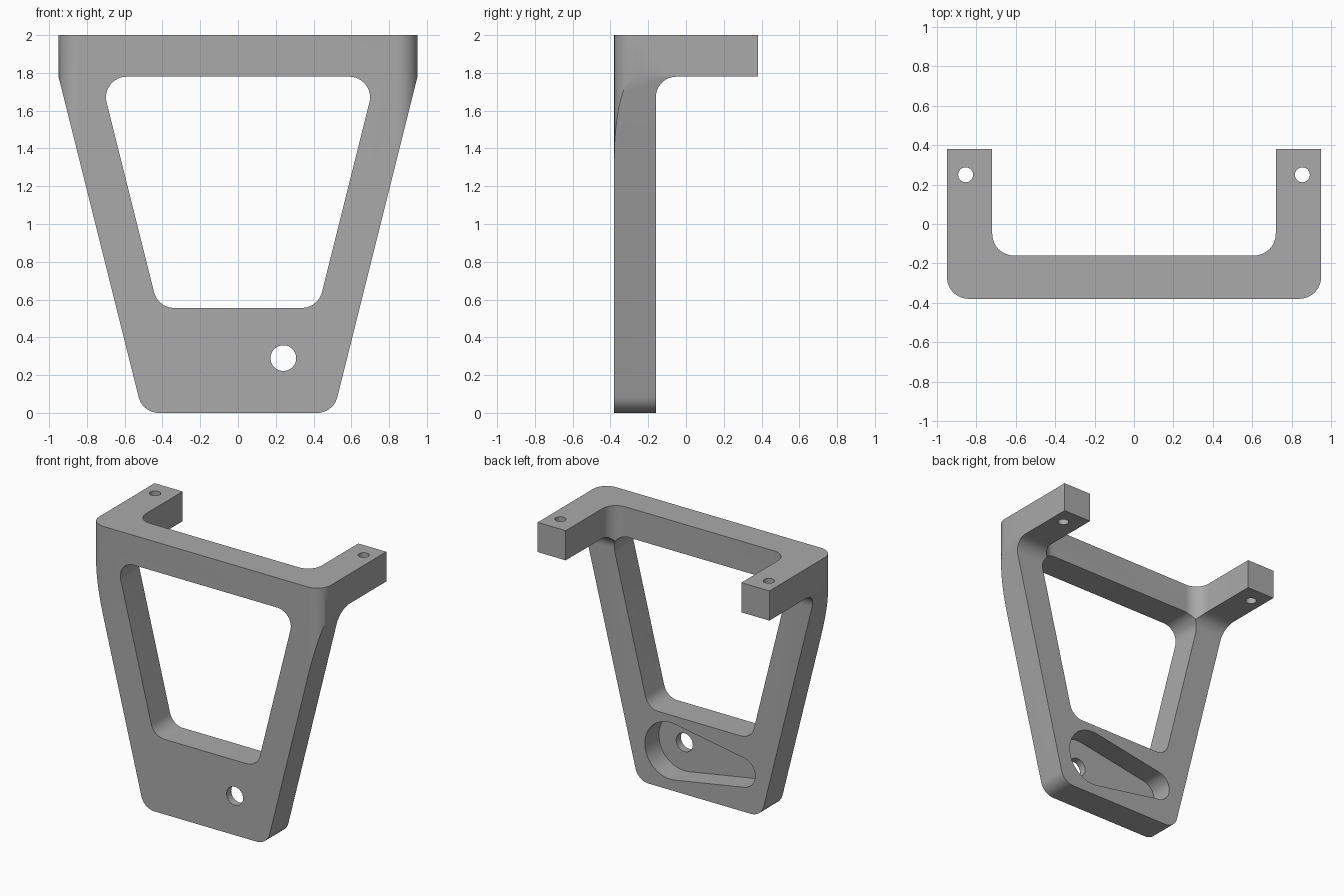
import bpy, bmesh
from math import pi, cos, sin, acos, tan
from mathutils import Vector

cube = bpy.data.objects.get("Cube")
if cube:
    bpy.data.objects.remove(cube, do_unlink=True)

R = 0.11  # common fillet radius

grey = bpy.data.materials.new("plain grey")
grey.use_nodes = True
colour = (0.4, 0.4, 0.4, 1)
grey.diffuse_color = colour
grey.node_tree.nodes["Principled BSDF"].inputs["Base Color"].default_value = colour


def fillet(corners, steps=12):
    """Outline from (a, b, radius) corners, rounding those with a radius."""
    out = []
    for i, (a, b, r) in enumerate(corners):
        p = Vector((a, b))
        if r == 0:
            out.append(p)
            continue
        u = (Vector(corners[i - 1][:2]) - p).normalized()
        v = (Vector(corners[(i + 1) % len(corners)][:2]) - p).normalized()
        half = acos(u.dot(v)) / 2
        centre = p + (u + v).normalized() * r / sin(half)
        start = p + u * r / tan(half) - centre
        end = p + v * r / tan(half) - centre
        sweep = pi - 2 * half
        for k in range(steps + 1):
            t = k / steps
            out.append(centre + (start * sin((1 - t) * sweep) + end * sin(t * sweep)) / sin(sweep))
    return out


def circle(a, b, r, n=48):
    return [Vector((a + r * cos(2 * pi * k / n), b + r * sin(2 * pi * k / n))) for k in range(n)]


def extrude(name, outline, axis, low, high):
    """Solid made by sweeping a flat outline along one axis."""
    place = {"x": lambda p, c: (c, p.x, p.y),
             "y": lambda p, c: (p.x, c, p.y),
             "z": lambda p, c: (p.x, p.y, c)}[axis]
    bm = bmesh.new()
    rings = [[bm.verts.new(place(p, c)) for p in outline] for c in (low, high)]
    bm.faces.new(rings[0])
    bm.faces.new(rings[1][::-1])
    for i in range(len(outline)):
        bm.faces.new((rings[0][i - 1], rings[0][i], rings[1][i], rings[1][i - 1]))
    bmesh.ops.recalc_face_normals(bm, faces=bm.faces)
    mesh = bpy.data.meshes.new(name)
    bm.to_mesh(mesh)
    bm.free()
    mesh.materials.append(grey)
    obj = bpy.data.objects.new(name, mesh)
    bpy.context.collection.objects.link(obj)
    return obj


def combine(target, tool, operation):
    mod = target.modifiers.new(tool.name, "BOOLEAN")
    mod.operation, mod.solver, mod.object = operation, "EXACT", tool
    bpy.context.view_layer.objects.active = target
    bpy.ops.object.modifier_apply(modifier=mod.name)
    bpy.data.objects.remove(tool, do_unlink=True)


# Tapered front shape
frame = extrude("bracket_frame", fillet([
    (-0.505, 0, R), (0.505, 0, R), (1.13, 2.5, 0), (-1.13, 2.5, 0)]), "y", -1, 1)

# U-shaped plan: front bar with two arms reaching back
plan = extrude("plan_shape", fillet([
    (-0.95, -0.38, R), (0.95, -0.38, R), (0.95, 1, 0), (0.72, 1, 0),
    (0.72, -0.16, R), (-0.72, -0.16, R), (-0.72, 1, 0), (-0.95, 1, 0)]), "z", -1, 3)
combine(frame, plan, "INTERSECT")

# L-shaped side: thin upright with a filleted overhang
side = extrude("side_shape", fillet([
    (-1, -1, 0), (-0.16, -1, 0), (-0.16, 1.78, R), (0.38, 1.78, 0),
    (0.38, 2, 0), (-1, 2, 0)]), "x", -2, 2)
combine(frame, side, "INTERSECT")

# Large window
window = extrude("window", fillet([
    (-0.424, 0.556, R), (0.424, 0.556, R), (0.73, 1.78, R), (-0.73, 1.78, R)]), "y", -0.8, 0.7)
combine(frame, window, "DIFFERENCE")

# Teardrop pocket in the back: hull of a large and a small circle
big_x, big_r, small_x, small_r, mid_z = 0.24, 0.21, -0.345, 0.11, 0.29
lean = acos((big_r - small_r) / (big_x - small_x))
teardrop = []
for cx, r, start, span in ((big_x, big_r, lean - pi, 2 * (pi - lean)),
                           (small_x, small_r, pi - lean, 2 * lean)):
    for k in range(33):
        ang = start + span * k / 32
        teardrop.append(Vector((cx + r * cos(ang), mid_z + r * sin(ang))))
combine(frame, extrude("pocket", teardrop, "y", -0.325, 0.3), "DIFFERENCE")

# Through hole in the pocket and a screw hole in each arm
combine(frame, extrude("front_hole", circle(big_x, mid_z, 0.068), "y", -0.8, 0.2), "DIFFERENCE")
for s in (-1, 1):
    combine(frame, extrude("arm_hole", circle(s * 0.855, 0.25, 0.038, 32), "z", 1.5, 2.5), "DIFFERENCE")

# Smooth fillets, crisp edges
bpy.ops.object.select_all(action="DESELECT")
frame.select_set(True)
bpy.context.view_layer.objects.active = frame
bpy.ops.object.shade_smooth_by_angle(angle=pi / 7)
